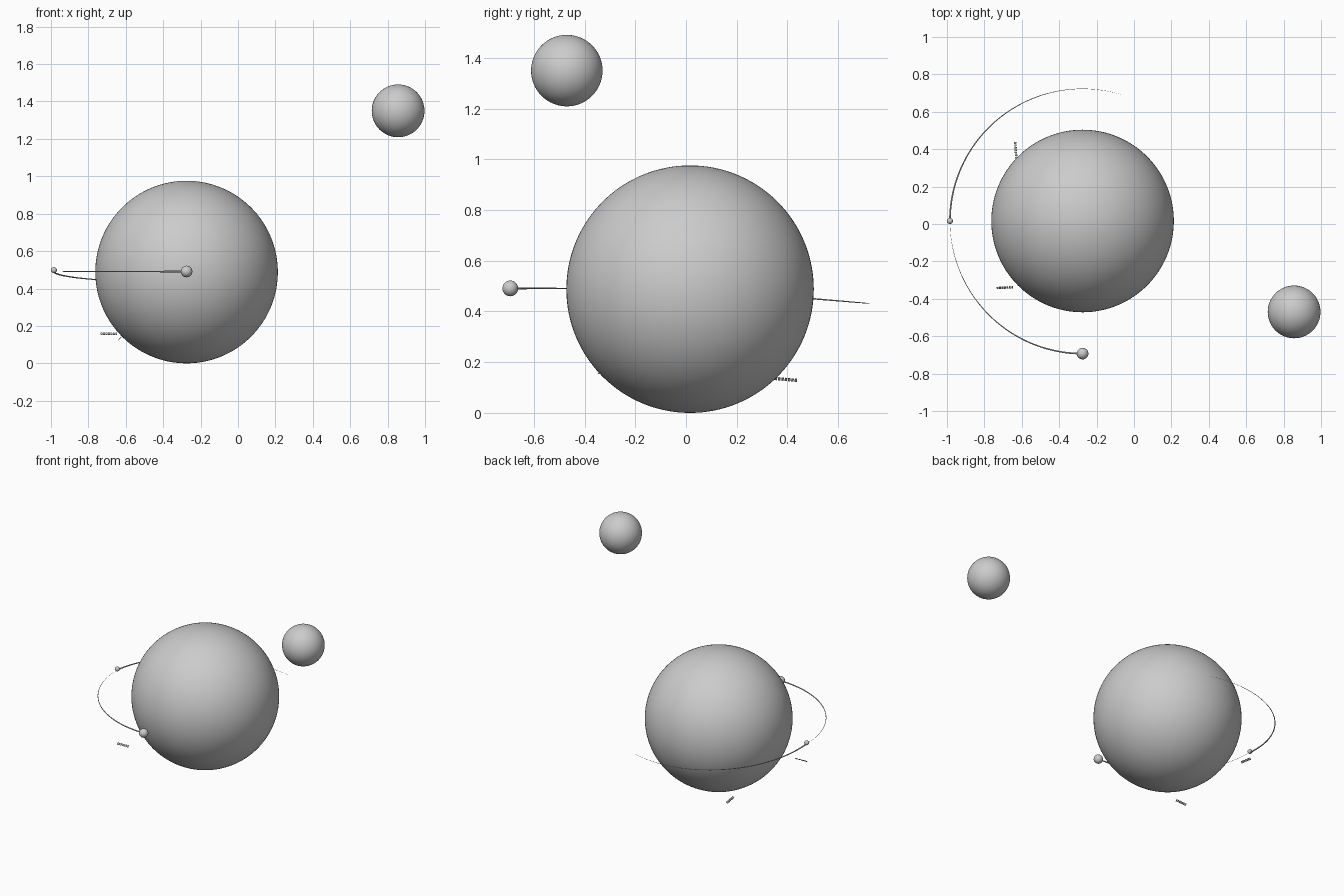
import bpy, math
from mathutils import Vector, Matrix

if "Cube" in bpy.data.objects:
    bpy.data.objects.remove(bpy.data.objects["Cube"])

CENTRE = Vector((-0.275, 0.016, 0.488))
ORBIT = 0.709


def ball(name, centre, radius, segs, rings):
    bpy.ops.mesh.primitive_uv_sphere_add(segments=segs, ring_count=rings,
                                         radius=radius, location=centre)
    ob = bpy.context.object
    ob.name = name
    bpy.ops.object.shade_smooth()
    return ob


def trail(name, start, sweep, tilt):
    # Tapering tube swept clockwise round the planet, starting at a bead
    n = 96
    cu = bpy.data.curves.new(name, 'CURVE')
    cu.dimensions = '3D'
    cu.bevel_depth = 0.0045
    cu.bevel_resolution = 2
    cu.use_fill_caps = True
    sp = cu.splines.new('POLY')
    sp.points.add(n)
    for i, p in enumerate(sp.points):
        t = i / n
        a = math.radians(start - sweep * t)
        pos = CENTRE + tilt @ Vector((ORBIT * math.cos(a), ORBIT * math.sin(a), 0.003))
        p.co = (*pos, 1)
        p.radius = 1 - 0.92 * t
    ob = bpy.data.objects.new(name, cu)
    bpy.context.collection.objects.link(ob)
    bpy.context.view_layer.update()
    # Convert to a plain mesh
    bpy.ops.object.select_all(action='DESELECT')
    ob.select_set(True)
    bpy.context.view_layer.objects.active = ob
    bpy.ops.object.convert(target='MESH')
    bpy.ops.object.shade_smooth()


def tick_row(name, centre, along, up, count=7, length=0.092):
    # Row of small plain blocks, leaning back at 45 degrees
    along = Vector(along).normalized()
    up = Vector(up)
    up = (up - along * up.dot(along)).normalized()
    normal = along.cross(up)
    axes = Matrix((along, up, normal)).transposed()
    pitch = length / count
    half = (pitch * 0.35, 0.008, 0.001)
    verts, faces = [], []
    for i in range(count):
        mid = Vector(centre) + along * pitch * (i - (count - 1) / 2)
        b = len(verts)
        for z in (-1, 1):
            for x, y in ((-1, -1), (1, -1), (1, 1), (-1, 1)):
                verts.append(mid + axes @ Vector((x * half[0], y * half[1], z * half[2])))
        faces += [(b + 3, b + 2, b + 1, b), (b + 4, b + 5, b + 6, b + 7)]
        faces += [(b + k, b + (k + 1) % 4, b + 4 + (k + 1) % 4, b + 4 + k) for k in range(4)]
    me = bpy.data.meshes.new(name)
    me.from_pydata(verts, [], faces)
    bpy.context.collection.objects.link(bpy.data.objects.new(name, me))


# Large planet and distant sphere
ball("planet", CENTRE, 0.488, 128, 64)
ball("distant_sphere", (0.856, -0.47, 1.35), 0.141, 64, 32)

# Two small moons on the orbit
ball("front_moon", CENTRE + Vector((0, -ORBIT, 0.003)), 0.031, 32, 16)
ball("left_moon", CENTRE + Vector((-ORBIT, 0, 0.010)), 0.016, 32, 16)

# Orbit trails: one level, one tipped down towards the back
trail("front_moon_trail", 270, 90, Matrix.Identity(3))
trail("left_moon_trail", 180, 107, Matrix.Translation((0, 0, 0)).to_3x3()
      @ Matrix.Rotation(math.radians(-4.8), 3, 'X'))

# Floating rows of tick marks below the trails
tick_row("front_ticks", (-0.69, -0.34, 0.159), (1, 0.06, 0), (0, 1, 1))
tick_row("back_ticks", (-0.632, 0.394, 0.132), (0.06, -1, 0.085), (1, 0, 1))
